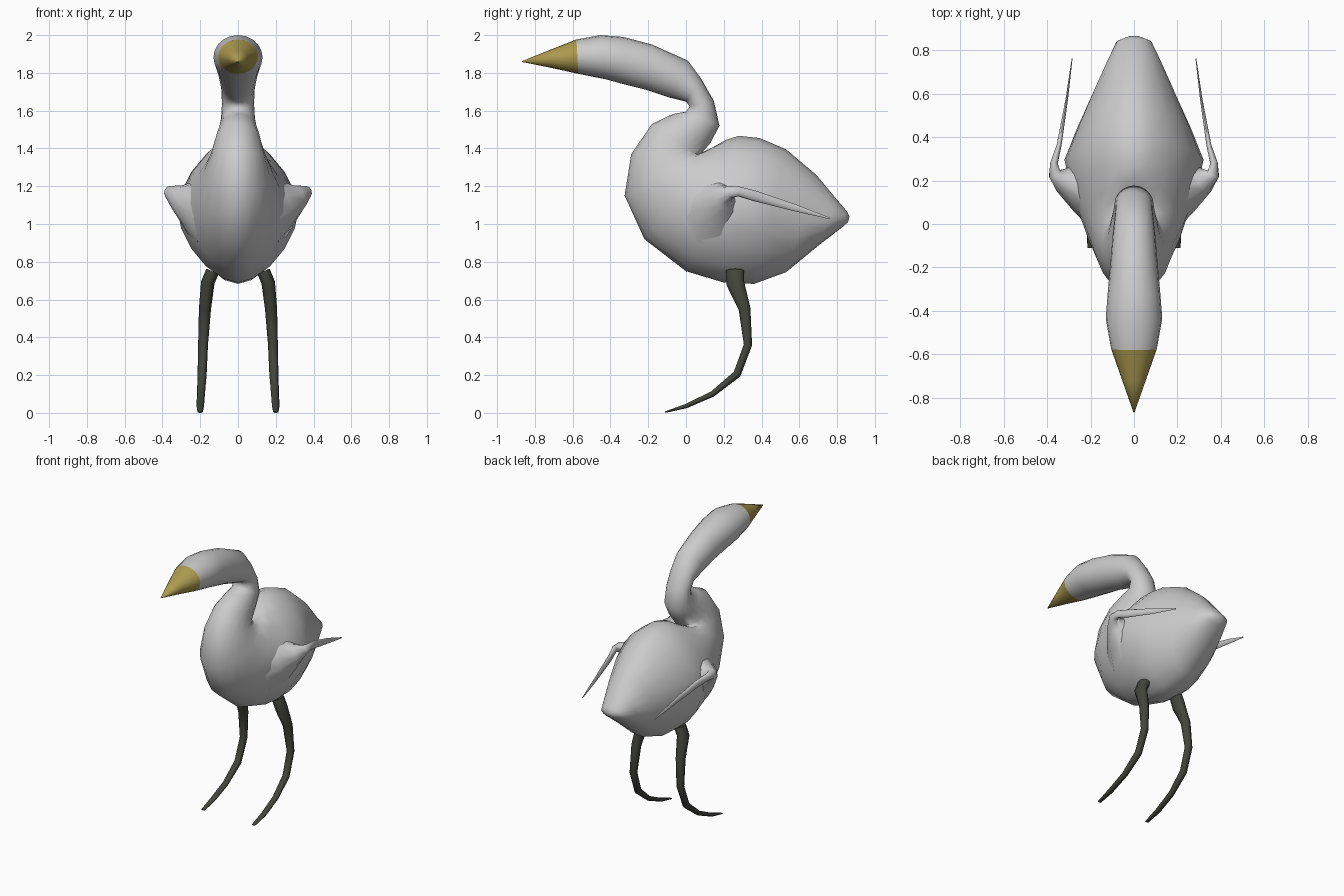
import bpy, bmesh, math
from mathutils import Vector

def material(name, rgb):
    m = bpy.data.materials.new(name)
    m.diffuse_color = (*rgb, 1)
    return m

def power(x, q):
    return math.copysign(abs(x) ** q, x)

def loft(name, rings, mat=None, n=16):
    """Skin a list of rings: (centre, half axis, half axis, q); q > 1 turns an ellipse diamond-like."""
    bm = bmesh.new()
    loops = []
    for c, u, v, q in rings:
        angles = [2 * math.pi * i / n for i in range(n)]
        loops.append([bm.verts.new(c + u * power(math.cos(a), q) + v * power(math.sin(a), q)) for a in angles])
    for a, b in zip(loops, loops[1:]):
        for i in range(n):
            j = (i + 1) % n
            bm.faces.new((a[i], a[j], b[j], b[i]))
    bm.faces.new(loops[0])
    bm.faces.new(loops[-1])
    bmesh.ops.recalc_face_normals(bm, faces=bm.faces)
    me = bpy.data.meshes.new(name)
    bm.to_mesh(me)
    bm.free()
    ob = bpy.data.objects.new(name, me)
    bpy.context.collection.objects.link(ob)
    if mat:
        me.materials.append(mat)
    for o in bpy.context.selected_objects:
        o.select_set(False)
    ob.select_set(True)
    bpy.context.view_layer.objects.active = ob
    bpy.ops.object.shade_smooth_by_angle(angle=math.radians(75))
    return ob

def profile_ring(ya, za, yb, zb, w, q=1):
    """Ring spanning two points of the side outline, with half width w."""
    a, b = Vector((0, ya, za)), Vector((0, yb, zb))
    return (a + b) / 2, (a - b) / 2, Vector((w, 0, 0)), q

def tube(name, path, ref, mat=None, n=10):
    """Tapered tube along (x, y, z, radius along ref, other radius)."""
    pts = [Vector(p[:3]) for p in path]
    rings = []
    for i, p in enumerate(path):
        t = (pts[min(i + 1, len(pts) - 1)] - pts[max(i - 1, 0)]).normalized()
        u = (ref - t * ref.dot(t)).normalized()
        rings.append((pts[i], u * p[3], t.cross(u) * p[4], 1))
    return loft(name, rings, mat, n)

gold = material("beak_gold", (0.42, 0.33, 0.08))
dark = material("leg_dark", (0.055, 0.06, 0.045))

# Beak
beak_base = (-0.58, 1.977, -0.57, 1.795, 0.105)
loft("beak", [profile_ring(*r) for r in [
    (-0.868, 1.862, -0.868, 1.858, 0.002),
    (-0.72, 1.922, -0.72, 1.828, 0.054),
    beak_base]], gold, 20)

# Head, S-shaped neck, chest and tail in one skin
loft("body", [profile_ring(*r) for r in [
    beak_base,
    (-0.45, 2.0, -0.42, 1.765, 0.13),
    (-0.33, 1.99, -0.33, 1.74, 0.122),
    (-0.18, 1.95, -0.21, 1.71, 0.11),
    (0.01, 1.865, -0.09, 1.67, 0.097),
    (0.08, 1.77, 0.0, 1.648, 0.088),
    (0.148, 1.65, 0.02, 1.622, 0.085),
    (0.177, 1.52, 0.0, 1.595, 0.09),
    (0.13, 1.43, -0.07, 1.582, 0.10),
    (0.07, 1.36, -0.18, 1.53, 0.12),
    (0.09, 1.365, -0.29, 1.37, 0.145),
    (0.15, 1.41, -0.325, 1.15, 0.18, 1.05),
    (0.21, 1.445, -0.22, 0.92, 0.225, 1.12),
    (0.28, 1.467, 0.0, 0.75, 0.285, 1.2),
    (0.39, 1.455, 0.2, 0.69, 0.32, 1.2),
    (0.53, 1.395, 0.36, 0.683, 0.26, 1.12),
    (0.69, 1.26, 0.53, 0.745, 0.185, 1.05),
    (0.79, 1.14, 0.70, 0.885, 0.125),
    (0.85, 1.07, 0.83, 0.985, 0.08),
    (0.866, 1.04, 0.858, 1.01, 0.025)]], n=20)

for side, s in (("right", 1), ("left", -1)):
    def mirrored(path):
        return [(s * p[0],) + p[1:] for p in path]
    # Wing: broad shoulder cone folding back into a thin blade
    tube(side + "_wing", mirrored([
        (0.16, 0.17, 1.09, 0.23, 0.21),
        (0.25, 0.18, 1.11, 0.13, 0.125),
        (0.325, 0.20, 1.145, 0.065, 0.06),
        (0.365, 0.23, 1.17, 0.033, 0.03),
        (0.368, 0.28, 1.172, 0.026, 0.018),
        (0.345, 0.36, 1.15, 0.028, 0.012),
        (0.31, 0.57, 1.088, 0.019, 0.006),
        (0.285, 0.76, 1.03, 0.004, 0.002)]), Vector((0, 0, 1)))
    # Leg: curved shank running forward into the foot
    tube(side + "_leg", mirrored([
        (0.135, 0.26, 0.75, 0.035, 0.05),
        (0.16, 0.26, 0.69, 0.036, 0.05),
        (0.175, 0.31, 0.55, 0.032, 0.033),
        (0.185, 0.328, 0.36, 0.026, 0.023),
        (0.19, 0.27, 0.205, 0.024, 0.022),
        (0.196, 0.14, 0.10, 0.021, 0.016),
        (0.2, 0.0, 0.036, 0.02, 0.012),
        (0.2, -0.11, 0.004, 0.014, 0.004)]), Vector((1, 0, 0)), dark)
